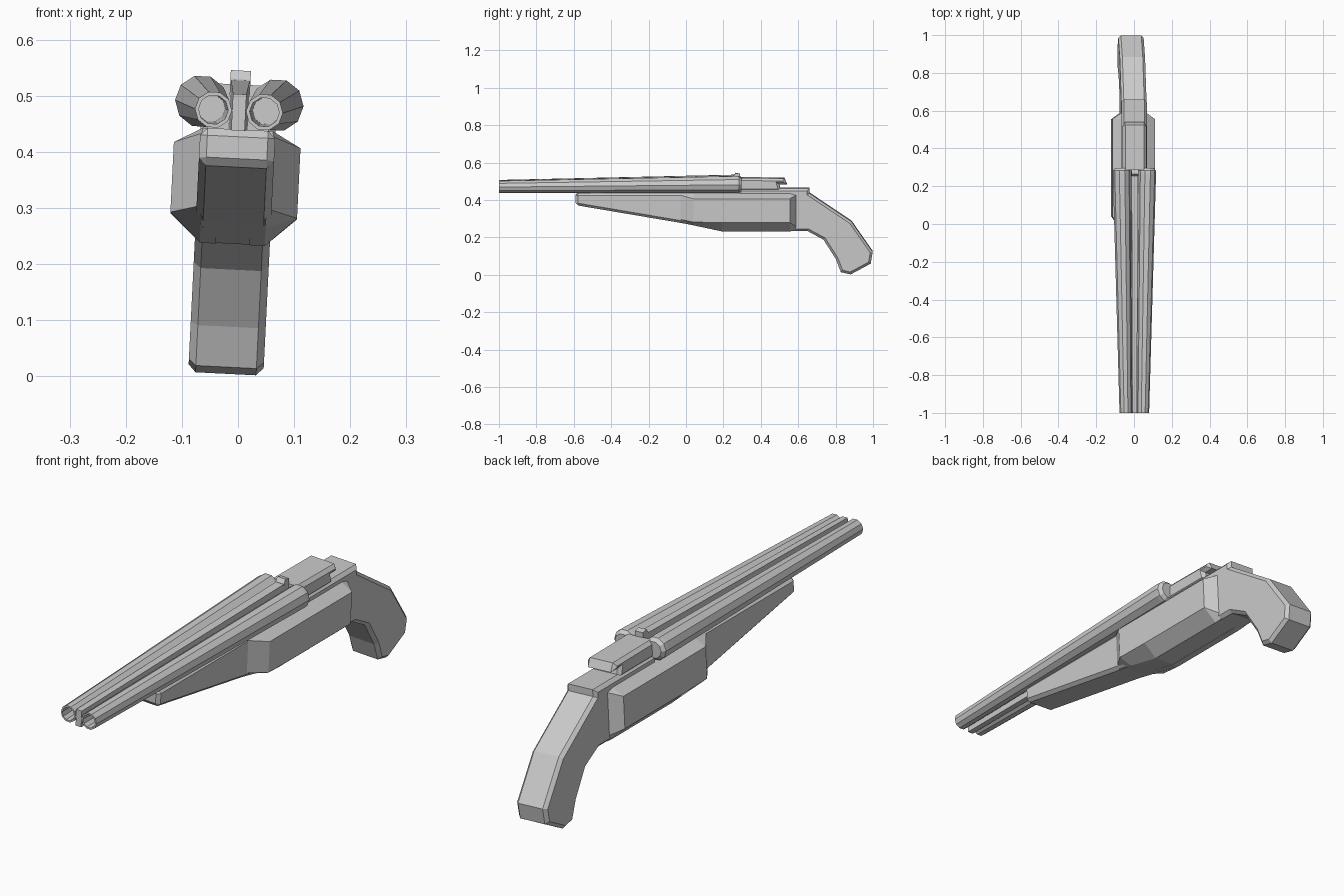
import bpy, bmesh, math
from mathutils import Matrix

if "Cube" in bpy.data.objects:
    bpy.data.objects.remove(bpy.data.objects["Cube"])

# The whole model leans slightly around its long axis
PIVOT = Matrix.Translation((0, 0, 0.44))
ROLL = PIVOT @ Matrix.Rotation(0.05, 4, 'Y') @ PIVOT.inverted()


def finish(bm, name, mirror=False):
    bmesh.ops.recalc_face_normals(bm, faces=bm.faces[:])
    mesh = bpy.data.meshes.new(name)
    bm.to_mesh(mesh)
    bm.free()
    obj = bpy.data.objects.new(name, mesh)
    bpy.context.collection.objects.link(obj)
    obj.matrix_world = ROLL
    if mirror:
        obj.modifiers.new("Mirror", 'MIRROR')
    return obj


def prism(name, outline, half_width, chamfer, front_y=-9):
    """Side profile (y, z) extruded across x, side rims chamfered."""
    bm = bmesh.new()
    left = [bm.verts.new((-half_width, y, z)) for y, z in outline]
    right = [bm.verts.new((half_width, y, z)) for y, z in outline]
    bm.faces.new(left)
    bm.faces.new(right[::-1])
    n = len(outline)
    for i in range(n):
        j = (i + 1) % n
        bm.faces.new((left[i], left[j], right[j], right[i]))
    bmesh.ops.recalc_face_normals(bm, faces=bm.faces[:])
    rims = [e for e in bm.edges
            if e.verts[0].co.x * e.verts[1].co.x > 0
            or max(v.co.y for v in e.verts) < front_y]
    bmesh.ops.bevel(bm, geom=rims, offset=chamfer, segments=1, profile=0.5,
                    affect='EDGES', clamp_overlap=False)
    return finish(bm, name)


def loft(name, rings, mirror=False):
    """Skin a list of point rings and cap both ends."""
    bm = bmesh.new()
    loops = [[bm.verts.new(p) for p in ring] for ring in rings]
    n = len(loops[0])
    for a, b in zip(loops, loops[1:]):
        for i in range(n):
            j = (i + 1) % n
            bm.faces.new((a[i], a[j], b[j], b[i]))
    bm.faces.new(loops[0][::-1])
    bm.faces.new(loops[-1])
    return finish(bm, name, mirror)


# Stock: fore-end, receiver core and curved grip in one profile
prism("stock_and_grip", [
    (-0.59, 0.375), (-0.59, 0.44), (0.28, 0.44), (0.28, 0.465), (0.66, 0.465),
    (0.66, 0.438), (0.885, 0.287), (0.998, 0.125), (0.988, 0.062),
    (0.88, 0.004), (0.828, 0.016), (0.80, 0.088), (0.735, 0.19),
    (0.65, 0.236), (0.19, 0.236), (0.0, 0.275)], 0.067, 0.013, -0.58)

# Breech block with the overhanging rear lip
prism("breech_block", [
    (0.285, 0.45), (0.285, 0.52), (0.525, 0.518), (0.54, 0.486),
    (0.498, 0.486), (0.508, 0.45)], 0.063, 0.013)


# Wide side panels of the receiver
def panel_ring(y, w, top, low, bottom):
    return [(0.03, y, 0.44), (0.062, y, 0.44), (w, y, top),
            (w, y, low), (0.058, y, bottom), (0.03, y, bottom)]


loft("side_panel", [
    panel_ring(-0.035, 0.064, 0.43, 0.30, 0.283),
    panel_ring(0.04, 0.113, 0.412, 0.287, 0.267),
    panel_ring(0.19, 0.113, 0.412, 0.285, 0.235),
    panel_ring(0.555, 0.113, 0.412, 0.285, 0.235),
    panel_ring(0.59, 0.064, 0.43, 0.26, 0.237)], mirror=True)


# Tapered ten-sided barrels, hollow at the muzzle
def barrel_ring(y, scale, sides=10):
    t = (y + 1) / 1.28
    cx, cz, r = 0.0455 + 0.0225 * t, 0.473 + 0.014 * t, 0.033 + 0.014 * t
    return [(cx + r * scale * math.cos(math.tau * i / sides), y,
             cz + r * scale * math.sin(math.tau * i / sides))
            for i in range(sides)]


loft("barrel", [barrel_ring(y, s) for y, s in (
    (-0.8, 0.7), (-1, 0.8), (-1, 1), (0.268, 1), (0.283, 0.97),
    (0.297, 0.7))], mirror=True)


# Centre rib between the barrels, with the raised rear sight
def box_ring(y, w, low, top):
    return [(-w, y, low), (w, y, low), (w, y, top), (-w, y, top)]


loft("centre_rib", [box_ring(-1, 0.012, 0.438, 0.503),
                    box_ring(0.285, 0.017, 0.438, 0.528)])
loft("rear_sight", [box_ring(0.255, 0.018, 0.5, 0.53),
                    box_ring(0.265, 0.018, 0.5, 0.545),
                    box_ring(0.288, 0.018, 0.5, 0.54)])
